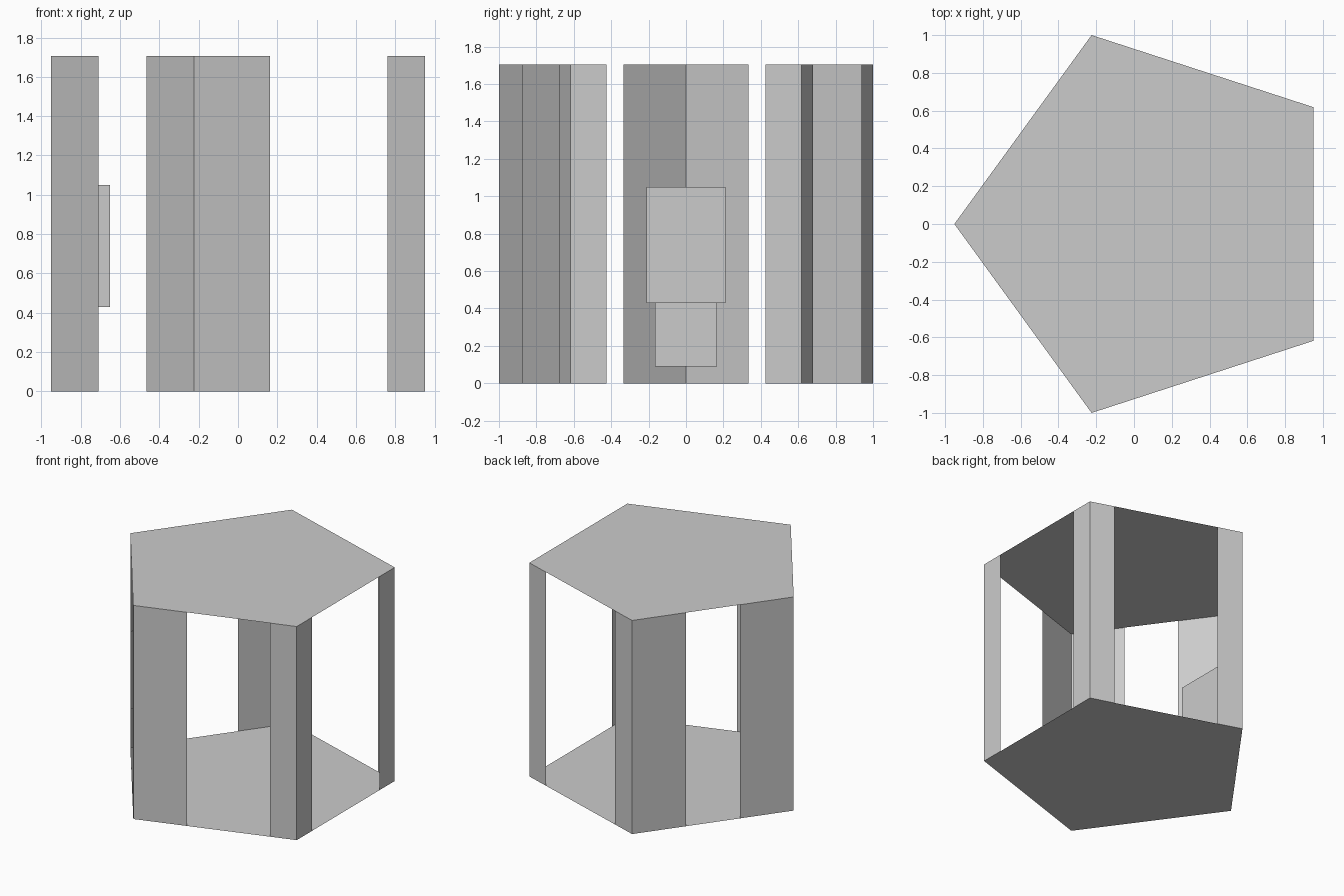
import bpy
from math import cos, sin, pi
from mathutils import Vector

if "Cube" in bpy.data.objects:
    bpy.data.objects.remove(bpy.data.objects["Cube"])

H = 1.705          # room height
R = 1.0515         # pentagon circumradius
CX = 0.1005        # pentagon centre in x


def make_mesh(name, verts, faces):
    mesh = bpy.data.meshes.new(name)
    mesh.from_pydata(verts, [], faces)
    mesh.update()
    obj = bpy.data.objects.new(name, mesh)
    bpy.context.collection.objects.link(obj)
    return obj


# Corners, counter-clockwise, starting at the left point
corners = [Vector((CX + R * cos(pi + i * 2 * pi / 5), R * sin(pi + i * 2 * pi / 5), 0))
           for i in range(5)]

# Floor and roof sheets
make_mesh("floor", corners, [(4, 3, 2, 1, 0)])
make_mesh("roof", [c + Vector((0, 0, H)) for c in corners], [(0, 1, 2, 3, 4)])

# Wall strips: fraction of each side covered at its start and at its end
coverage = [(0.333, 0.333), (0.33, 0.162), (0.156, 0.156), (0.162, 0.165), (0.333, 0.333)]


def wall_strip(name, p, q):
    up = Vector((0, 0, H))
    make_mesh(name, [p, q, q + up, p + up], [(0, 1, 2, 3)])


for i, (start, end) in enumerate(coverage):
    a, b = corners[i], corners[(i + 1) % 5]
    wall_strip(f"wall_strip_{i}_start", a, a.lerp(b, start))
    wall_strip(f"wall_strip_{i}_end", b.lerp(a, end), b)


def box(name, x0, x1, half_y, z0, z1):
    bpy.ops.mesh.primitive_cube_add(size=1, location=((x0 + x1) / 2, 0, (z0 + z1) / 2))
    obj = bpy.context.object
    obj.name = name
    obj.scale = (x1 - x0, 2 * half_y, z1 - z0)
    bpy.ops.object.transform_apply(location=False, rotation=False, scale=True)


# Cabinet tucked into the left corner
box("upper_cabinet", -0.79, -0.65, 0.212, 0.43, 1.05)
box("lower_cabinet", -0.825, -0.76, 0.167, 0.09, 0.43)
